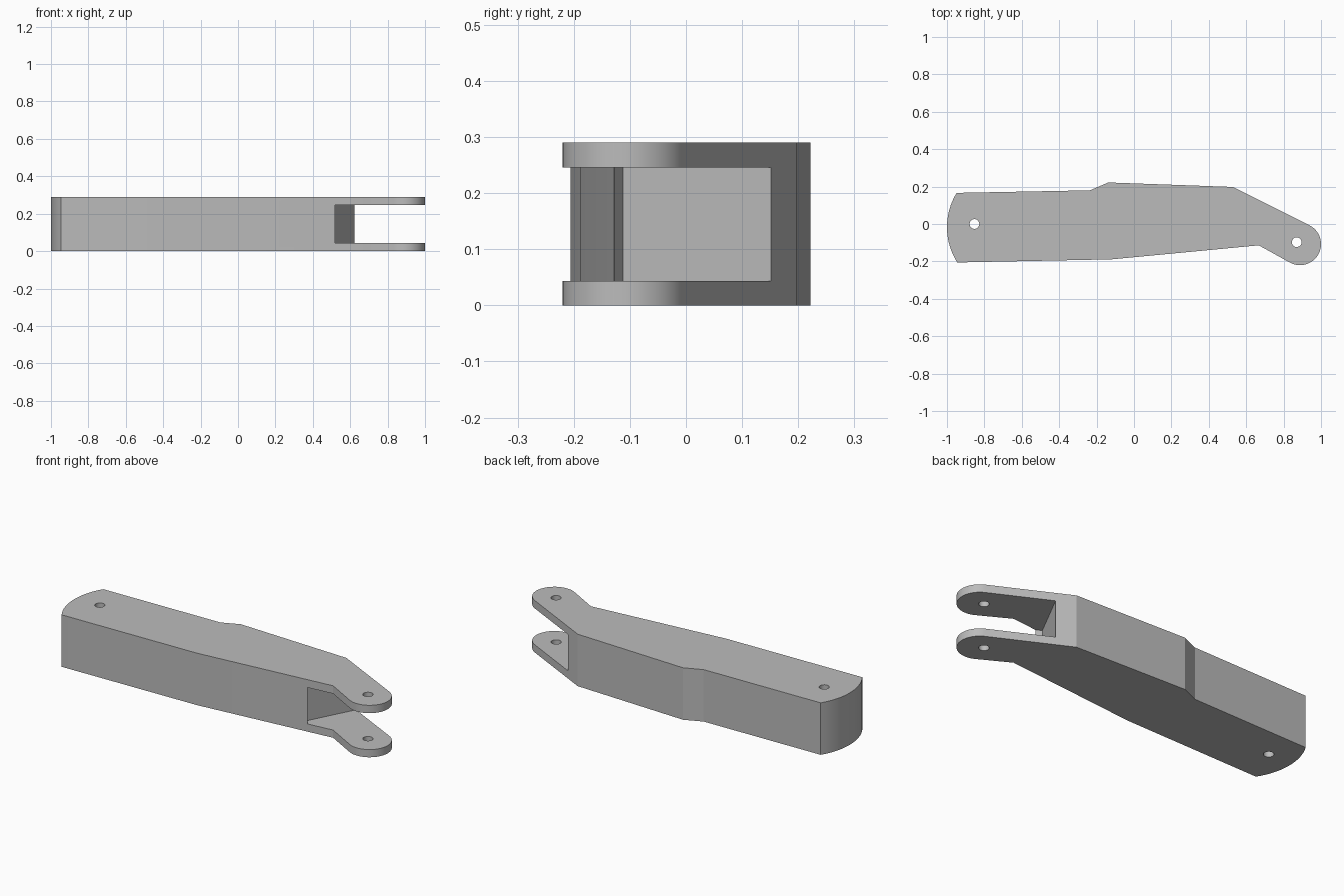
import bpy
import bmesh
from math import radians, cos, sin
from mathutils import Vector

if "Cube" in bpy.data.objects:
    bpy.data.objects.remove(bpy.data.objects["Cube"])

HEIGHT = 0.29


def material(name, rgb):
    mat = bpy.data.materials.new(name)
    mat.use_nodes = True
    mat.diffuse_color = (*rgb, 1)
    mat.node_tree.nodes["Principled BSDF"].inputs["Base Color"].default_value = (*rgb, 1)
    return mat


def prism(name, outline, low, high):
    """Extrude a plan outline between two heights."""
    bm = bmesh.new()
    face = bm.faces.new([bm.verts.new((x, y, low)) for x, y in outline])
    top = bmesh.ops.extrude_face_region(bm, geom=[face])["geom"]
    bmesh.ops.translate(bm, vec=(0, 0, high - low),
                        verts=[v for v in top if isinstance(v, bmesh.types.BMVert)])
    bmesh.ops.recalc_face_normals(bm, faces=bm.faces)
    mesh = bpy.data.meshes.new(name)
    bm.to_mesh(mesh)
    bm.free()
    obj = bpy.data.objects.new(name, mesh)
    bpy.context.collection.objects.link(obj)
    return obj


def arc(cx, cy, radius, start, end, steps):
    angles = [radians(start + (end - start) * i / steps) for i in range(steps + 1)]
    return [(cx + radius * cos(a), cy + radius * sin(a)) for a in angles]


def cut(target, cutter):
    cutter.hide_render = True
    mod = target.modifiers.new("cut", "BOOLEAN")
    mod.operation = "DIFFERENCE"
    mod.solver = "EXACT"
    mod.object = cutter
    bpy.context.view_layer.objects.active = target
    bpy.ops.object.modifier_apply(modifier=mod.name)
    bpy.data.objects.remove(cutter)


# Arm outline: bowed butt end, lower edge, rounded fork tip, stepped upper edge
butt = arc(-0.649, -0.017, 0.351, 148.5, 212.5, 16)
lower = [(-0.12, -0.189), (0.667, -0.114)]
tip = arc(0.8875, -0.1075, 0.1125, -118, 63.5, 28)
upper = [(0.53, 0.198), (-0.137, 0.222), (-0.235, 0.18)]
arm = prism("link_arm", butt + lower + tip + upper, 0, HEIGHT)

# Slot between the fork plates, square to the fork direction
corner = Vector((0.487, -0.112))
across = Vector((0.133, 0.257)).normalized()
along = Vector((across.y, -across.x))
slot = [corner, corner + along * 0.7, corner + along * 0.7 + across * 0.6, corner + across * 0.6]
cut(arm, prism("slot_cutter", slot, 0.043, 0.246))

# Pin holes
for x, y in ((-0.853, 0), (0.87, -0.097)):
    cut(arm, prism("pin_cutter", arc(x, y, 0.026, 0, 345, 23), -0.1, HEIGHT + 0.1))

# Finish
arm.data.materials.clear()
arm.data.materials.append(material("plain grey", (0.5, 0.5, 0.5)))
bpy.ops.object.select_all(action="DESELECT")
arm.select_set(True)
bpy.context.view_layer.objects.active = arm
bpy.ops.object.shade_smooth_by_angle(angle=radians(20))
